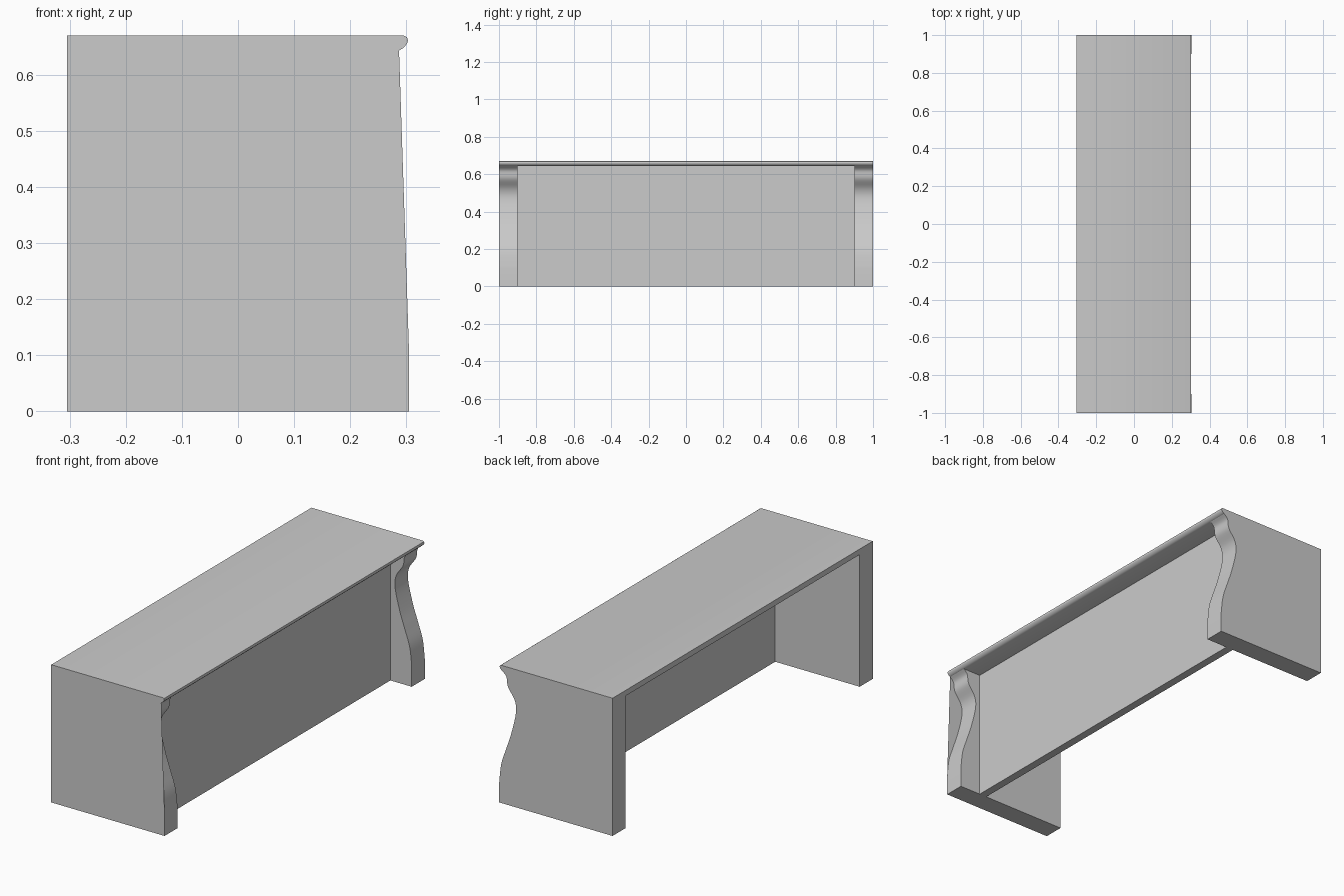
import bpy, bmesh

if "Cube" in bpy.data.objects:
    bpy.data.objects.remove(bpy.data.objects["Cube"])


def make(name, polys):
    """Mesh object from a list of polygons given as point lists."""
    bm = bmesh.new()
    for poly in polys:
        bm.faces.new([bm.verts.new(p) for p in poly])
    bmesh.ops.remove_doubles(bm, verts=bm.verts, dist=1e-5)
    if len(polys) > 1:
        bmesh.ops.recalc_face_normals(bm, faces=bm.faces)
    me = bpy.data.meshes.new(name)
    bm.to_mesh(me)
    bm.free()
    ob = bpy.data.objects.new(name, me)
    bpy.context.collection.objects.link(ob)
    bpy.ops.object.select_all(action='DESELECT')
    ob.select_set(True)
    bpy.context.view_layer.objects.active = ob
    bpy.ops.object.shade_smooth_by_angle(angle=0.7)
    return ob


def extrude(name, profile, y0, y1):
    """Extrude an x-z profile along y."""
    a = [(x, y0, z) for x, z in profile]
    b = [(x, y1, z) for x, z in profile]
    n = len(profile)
    sides = [[a[i], a[(i + 1) % n], b[(i + 1) % n], b[i]] for i in range(n)]
    return make(name, [a, b] + sides)


def smooth_curve(pts, steps=5):
    """Catmull-Rom curve through the points."""
    p = [pts[0]] + pts + [pts[-1]]
    out = []
    for i in range(1, len(p) - 2):
        for s in range(steps):
            t = s / steps
            out.append(tuple(0.5 * (2 * b + (c - a) * t + (2 * a - 5 * b + 4 * c - d) * t * t
                             + (3 * b - a - 3 * c + d) * t ** 3)
                             for a, b, c, d in zip(*p[i - 1:i + 3])))
    return out + [pts[-1]]


# Scrolled front edge of the end panels, bottom to top
wave = smooth_curve([(0.305, 0.10), (0.294, 0.19), (0.268, 0.27), (0.241, 0.35), (0.215, 0.46),
                     (0.222, 0.52), (0.258, 0.575), (0.266, 0.62), (0.287, 0.643)])
end_profile = [(-0.305, 0.0), (0.305, 0.0)] + wave + [(-0.305, 0.643)]
for name, y0, y1 in (("end_panel_front", -1.0, -0.9), ("end_panel_back", 0.9, 1.0)):
    extrude(name, end_profile, y0, y1)

# Flat facing sheet that bridges the scroll on the front end
make("end_facing", [[(x, -1.0, z) for x, z in wave[::-1]][::-1]])

# Top slab with rounded nose
top = [(-0.305, 0.643), (0.287, 0.643), (0.295, 0.648), (0.301, 0.655),
       (0.303, 0.661), (0.301, 0.667), (0.295, 0.67), (-0.305, 0.67)]
extrude("counter_top", top, -1.0, 1.0)

# Upright front panel between the ends
extrude("front_panel", [(0.15, 0.0), (0.19, 0.0), (0.19, 0.643), (0.15, 0.643)], -0.9, 0.9)
